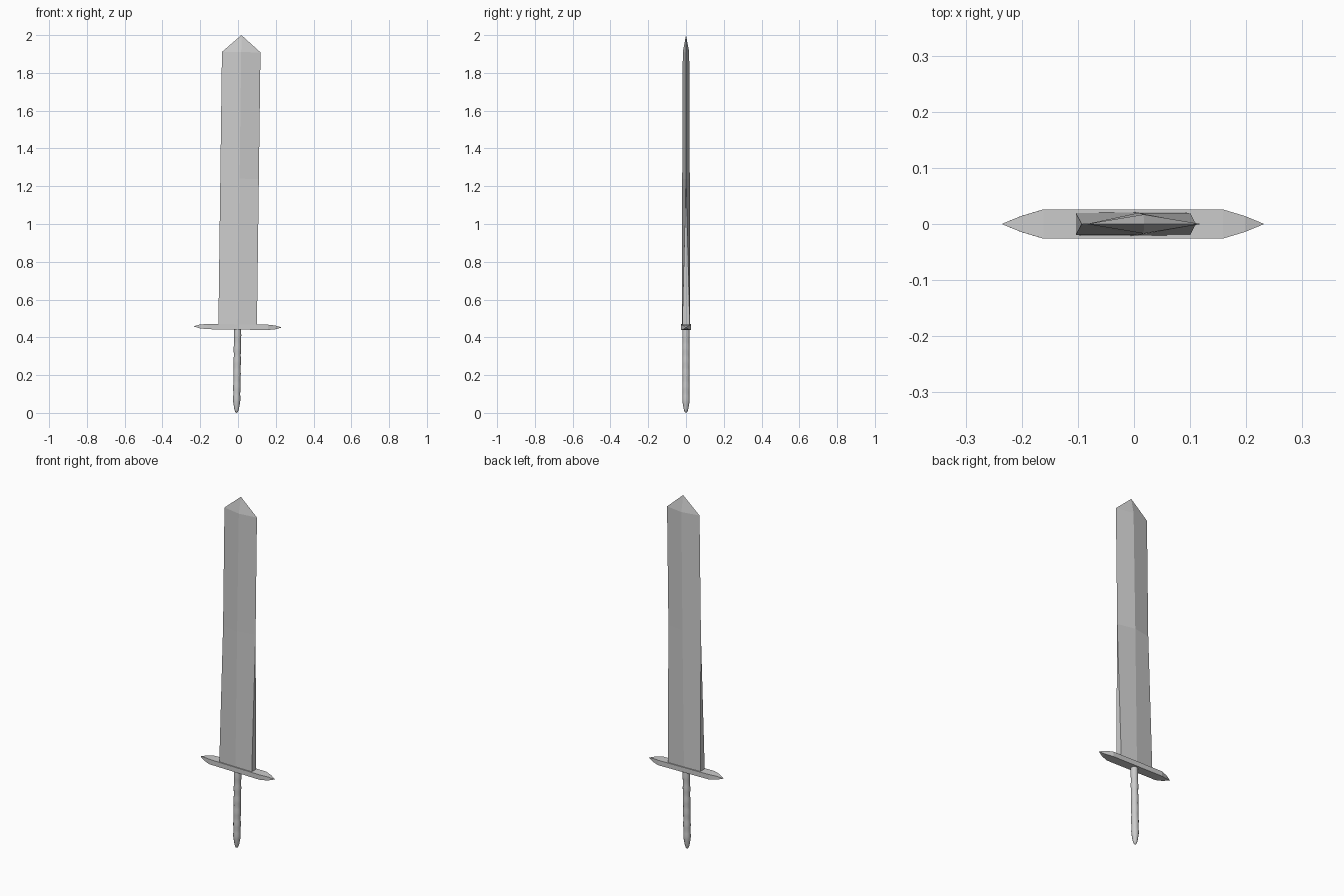
import bpy, bmesh, math
from mathutils import Matrix, Vector

if "Cube" in bpy.data.objects:
    bpy.data.objects.remove(bpy.data.objects["Cube"])

steel = bpy.data.materials.new("plain grey")
steel.diffuse_color = (0.6, 0.6, 0.6, 1)
steel.use_nodes = True
steel.node_tree.nodes["Principled BSDF"].inputs["Base Color"].default_value = steel.diffuse_color

# The whole sword leans very slightly to the right
PIVOT = Vector((0, 0, 0.6))
LEAN = (Matrix.Translation(PIVOT) @ Matrix.Rotation(0.013, 4, 'Y')
        @ Matrix.Translation(-PIVOT))


def loft(name, rings):
    """Skin a list of equal-length point rings, closing both ends."""
    bm = bmesh.new()
    loops = [[bm.verts.new(p) for p in ring] for ring in rings]
    n = len(loops[0])
    for a, b in zip(loops, loops[1:]):
        for i in range(n):
            j = (i + 1) % n
            bm.faces.new((a[i], a[j], b[j], b[i]))
    bm.faces.new(loops[0][::-1])
    bm.faces.new(loops[-1])
    bmesh.ops.remove_doubles(bm, verts=bm.verts, dist=0.00005)
    bmesh.ops.recalc_face_normals(bm, faces=bm.faces)
    bm.transform(LEAN)
    me = bpy.data.meshes.new(name)
    bm.to_mesh(me)
    bm.free()
    me.materials.append(steel)
    ob = bpy.data.objects.new(name, me)
    bpy.context.collection.objects.link(ob)
    return ob


# Blade: blunt flat edges at the base, sharp diamond section from mid-height
def blade_ring(z, w, ridge, edge):
    return [(-w, -edge, z), (0, -ridge, z), (w, -edge, z),
            (w, edge, z), (0, ridge, z), (-w, edge, z)]


loft("blade", [blade_ring(0.455, 0.102, 0.021, 0.020),
               blade_ring(1.24, 0.102, 0.020, 0),
               blade_ring(1.91, 0.102, 0.017, 0),
               blade_ring(2.0, 0, 0, 0)])


# Crossguard: rectangular bar with pointed ends
def guard_ring(x, y, h):
    return [(x, sy * y, 0.455 + sz * h)
            for sy, sz in ((-1, -1), (1, -1), (1, 1), (-1, 1))]


half = [(0.160, 0.026, 0.014), (0.200, 0.014, 0.010), (0.234, 0, 0)]
loft("crossguard", [guard_ring(-x, y, h) for x, y, h in reversed(half)]
     + [guard_ring(x, y, h) for x, y, h in half])

# Grip: rippled round handle with a rounded bottom
rings = []
SIDES, STEPS = 12, 24
zs = [0, 0.003, 0.010, 0.022] + [0.04 + 0.405 * i / STEPS for i in range(STEPS + 1)]
for z in zs:
    r = 0.0190 + 0.0009 * math.cos(2 * math.pi * z / 0.068)
    if z < 0.085:
        r *= math.sqrt(max(0, 1 - ((0.085 - z) / 0.085) ** 2))
    rings.append([(r * math.cos(2 * math.pi * i / SIDES),
                   r * math.sin(2 * math.pi * i / SIDES), z) for i in range(SIDES)])
grip = loft("grip", rings)
bpy.context.view_layer.objects.active = grip
grip.select_set(True)
bpy.ops.object.shade_smooth_by_angle(angle=math.radians(40))
